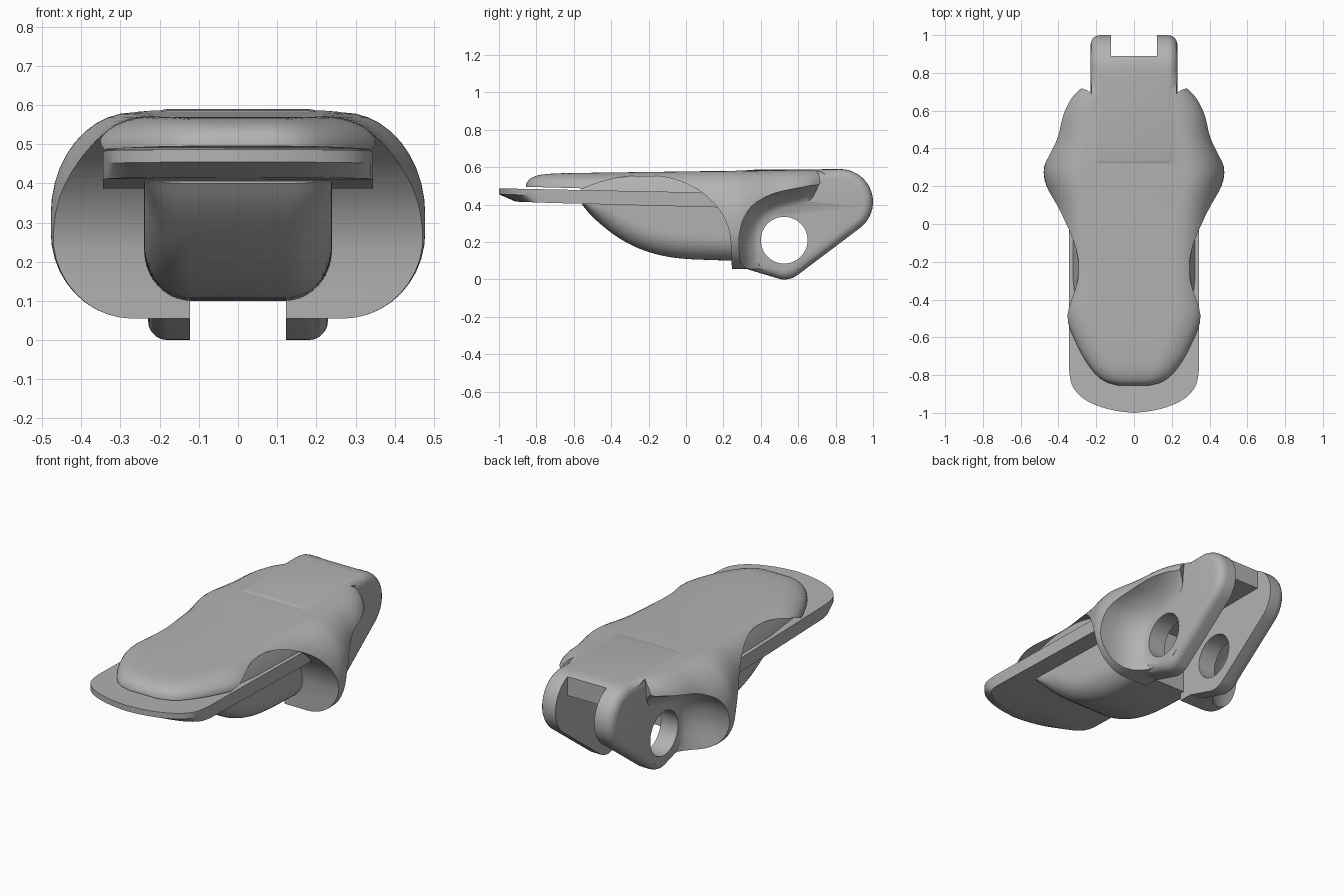
import bpy, bmesh
from math import sin, cos, pi, radians

if "Cube" in bpy.data.objects:
    bpy.data.objects.remove(bpy.data.objects["Cube"])

grey = bpy.data.materials.new("plain_grey")
grey.use_nodes = True
COLOR = (0.45, 0.45, 0.45, 1)
grey.diffuse_color = COLOR
grey.node_tree.nodes["Principled BSDF"].inputs["Base Color"].default_value = COLOR


def loft(name, rings):
    """Closed solid through rings with equal point counts."""
    bm = bmesh.new()
    loops = [[bm.verts.new(p) for p in ring] for ring in rings]
    n = len(loops[0])
    for a, b in zip(loops, loops[1:]):
        for i in range(n):
            j = (i + 1) % n
            bm.faces.new((a[i], a[j], b[j], b[i]))
    bm.faces.new(loops[0])
    bm.faces.new(loops[-1])
    bmesh.ops.recalc_face_normals(bm, faces=bm.faces)
    mesh = bpy.data.meshes.new(name)
    bm.to_mesh(mesh)
    bm.free()
    mesh.materials.append(grey)
    ob = bpy.data.objects.new(name, mesh)
    bpy.context.collection.objects.link(ob)
    return ob


def extrude_x(name, profile, x0, x1):
    return loft(name, [[(x, y, z) for y, z in profile] for x in (x0, x1)])


def activate(ob):
    bpy.ops.object.select_all(action='DESELECT')
    ob.select_set(True)
    bpy.context.view_layer.objects.active = ob


def boolean(ob, tool, operation='DIFFERENCE'):
    mod = ob.modifiers.new("cut", 'BOOLEAN')
    mod.operation, mod.object, mod.solver = operation, tool, 'EXACT'
    activate(ob)
    bpy.ops.object.modifier_apply(modifier=mod.name)
    bpy.data.objects.remove(tool)


def smooth(ob, angle=35):
    activate(ob)
    bpy.ops.object.shade_smooth_by_angle(angle=radians(angle))


def spline(points, steps=4):
    """Catmull-Rom curve through points of any dimension."""
    out = []
    ext = [points[0]] + list(points) + [points[-1]]
    for a, b, c, d in zip(ext, ext[1:], ext[2:], ext[3:]):
        for s in range(steps):
            t = s / steps
            out.append(tuple(0.5 * (2*q + (r-p)*t + (2*p-5*q+4*r-s4)*t*t
                                    + (3*q-p-3*r+s4)*t**3)
                             for p, q, r, s4 in zip(a, b, c, d)))
    return out + [tuple(points[-1])]


def section(y, w, top, low, rx, rt, rb, n=10):
    """Rounded cross-section with separate upper and lower corner heights."""
    half = []
    for i in range(n + 1):
        a = pi / 2 * (1 - i / n)
        half.append((w - rx + rx * cos(a), top - rt + rt * sin(a)))
    for i in range(n + 1):
        a = -pi / 2 * i / n
        half.append((w - rx + rx * cos(a), low + rb + rb * sin(a)))
    return [(x, y, z) for x, z in half] + [(-x, y, z) for x, z in reversed(half)]


# Main shell: y, half width, top drop, corner width, upper corner height
stations = spline([
    (-.855, .09, .055, .06, .03), (-.83, .16, .025, .10, .05),
    (-.77, .225, .006, .13, .07), (-.65, .297, 0, .15, .075),
    (-.48, .36, 0, .15, .085), (-.30, .346, 0, .13, .09),
    (-.10, .37, 0, .15, .13), (.07, .412, 0, .18, .19),
    (.20, .463, 0, .20, .25), (.27, .478, 0, .21, .26),
    (.34, .465, 0, .21, .25), (.45, .418, 0, .18, .20),
    (.57, .385, 0, .16, .15), (.66, .34, 0, .14, .12),
    (.72, .28, 0, .11, .09), (.76, .225, 0, .09, .07)])
shell = loft("shell", [
    section(y, w, .567 + .014 * (y + .75) - drop,
            .055 if y < .6 else .055 + .95 * (y - .6), rx, rt, .22)
    for y, w, drop, rx, rt in stations])

# Rear hinge block with rounded profile
block = [(.29, .586), (.29, .066)]
block += [(.525 + .12 * cos(radians(a)), .12 + .12 * sin(radians(a)))
          for a in range(-100, -50, 8)]
block += [(.825 + .175 * cos(radians(a)), .415 + .175 * sin(radians(a)))
          for a in range(-52, 93, 8)]
hinge = extrude_x("hinge", block, -.23, .23)
bevel = hinge.modifiers.new("round", 'BEVEL')
bevel.width, bevel.segments, bevel.limit_method = .05, 5, 'ANGLE'
bevel.angle_limit = radians(60)
activate(hinge)
bpy.ops.object.modifier_apply(modifier="round")

# Front arch, cut straight across below the shell
arch = spline([(-.55, .487), (-.46, .52), (-.35, .546), (-.22, .557),
               (-.10, .545), (0, .513), (.10, .455), (.18, .37),
               (.225, .28), (.24, .19), (.245, .06), (.25, -.1)])
boolean(shell, extrude_x("arch_cutter", [(-1.2, .505)] + arch + [(-1.2, -.1)], -.7, .7))

# Dished recesses beside the hinge
dish = [(.78, .9)] + spline([
    (.745, .57), (.72, .542), (.65, .51), (.55, .482), (.45, .452),
    (.36, .40), (.31, .33), (.287, .25), (.283, .18), (.29, .10),
    (.30, .0)]) + [(.30, -2), (3, -2), (3, .9)]
layers = [(.225, .62), (.245, .74), (.28, .86), (.33, .95), (.39, 1), (.8, 1)]
for side in (-1, 1):
    boolean(shell, loft("dish_cutter", [
        [(side * x, .56 + (y - .56) * s, .21 + (z - .21) * s) for y, z in dish]
        for x, s in layers]))

boolean(shell, hinge, 'UNION')

# Fork slot between the legs, and the pivot hole
slot = [(.15, -.2), (.15, .47), (.89, .47), (.89, .8), (1.2, .8), (1.2, -.2)]
boolean(shell, extrude_x("slot_cutter", slot, -.122, .122))
hole = [(.525 + .125 * cos(i * pi / 24), .21 + .125 * sin(i * pi / 24))
        for i in range(48)]
boolean(shell, extrude_x("hole_cutter", hole, -.6, .6))
smooth(shell)

# Core filling the space between plate and arch
core_outline = [(-.29, -.56), (.29, -.56), (.315, -.3), (.315, .12),
                (-.315, .12), (-.315, -.3)]
core = loft("core", [[(x * s, y, z) for x, y in core_outline]
                     for z, s in ((.45, 1.04), (.50, 1), (.553, .93))])
smooth(core)

# Tongue plate with rounded, undercut tip
half = spline([(0, -1), (.10, -.988), (.20, -.96), (.28, -.915),
               (.33, -.85), (.345, -.76)], 3) + [(.345, -.4), (.345, .18)]
outline = half + [(-x, y) for x, y in reversed(half[1:])]


def plate_ring(level):
    ring = []
    for x, y in outline:
        top, low = .487 - .02 * (y + 1), .416 - .026 * (y + 1)
        shift = max(0, -y - .7) * .3 if level == 0 else 0
        ring.append((x, y + shift, low + (top - low) * level))
    return ring


plate = loft("tongue_plate", [plate_ring(v) for v in (0, .55, 1)])
smooth(plate, 25)

# Tub hanging under the plate
keel = spline([(-.555, .40), (-.50, .335), (-.40, .25), (-.30, .188),
               (-.20, .147), (-.10, .122), (0, .11), (.13, .104), (.27, .10)])
tub = loft("tub", [section(y, .24, .425, z, .12, .004, min(.13, (.42 - z) * .8))
                   for y, z in keel])
for v in tub.data.vertices:
    # square off the hidden upper rim
    if v.co.z > .42:
        v.co.x = .24 if v.co.x > 0 else -.24
smooth(tub)
